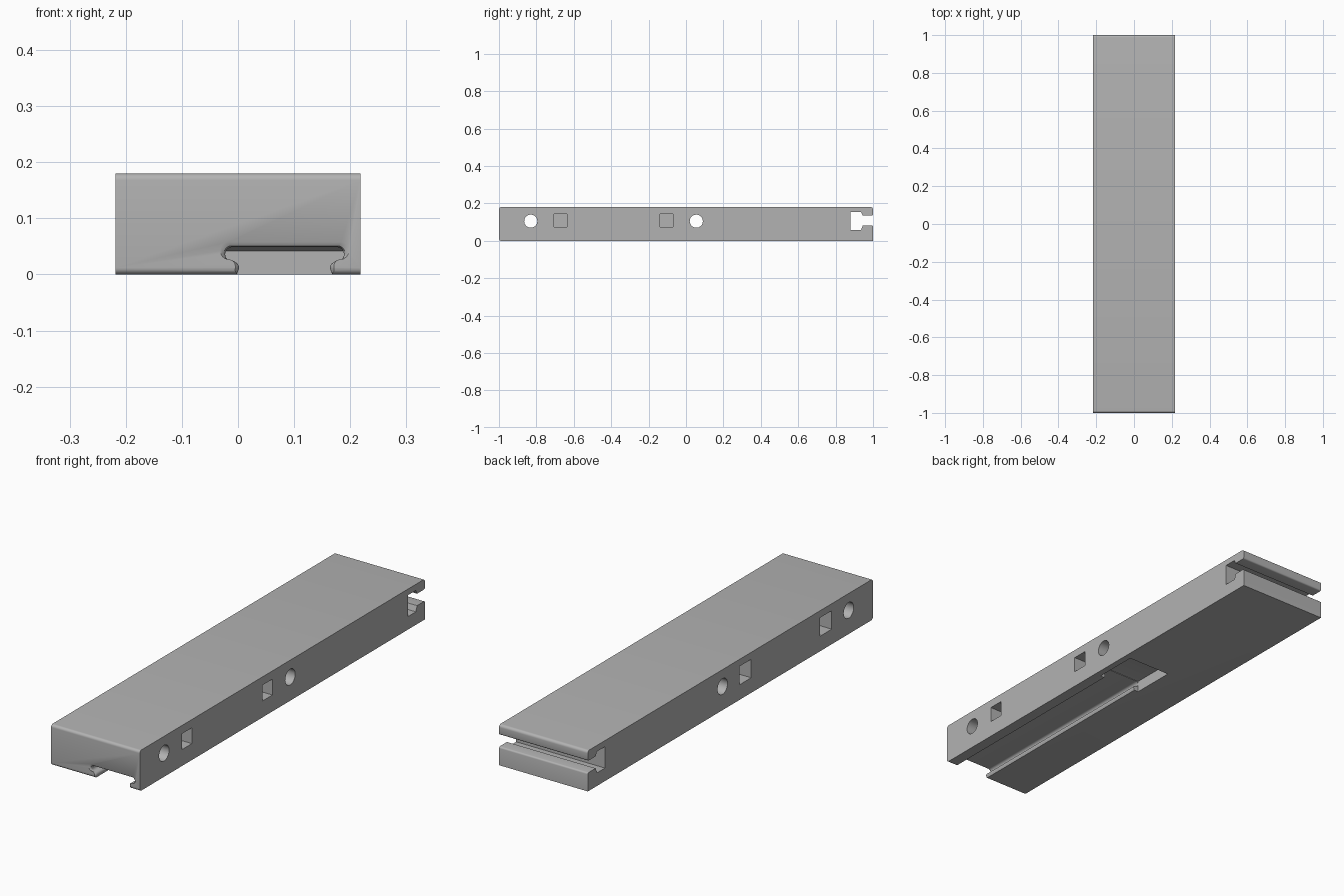
import bpy, bmesh, math

cube = bpy.data.objects.get("Cube")
if cube:
    bpy.data.objects.remove(cube)

HALF_W, HEIGHT = 0.218, 0.18

grey = bpy.data.materials.new("plain_grey")
grey.use_nodes = True
grey.diffuse_color = (0.45, 0.45, 0.45, 1)
grey.node_tree.nodes["Principled BSDF"].inputs["Base Color"].default_value = grey.diffuse_color


def loft(name, rings):
    """Closed solid skinned through rings of equal point count."""
    bm = bmesh.new()
    loops = [[bm.verts.new(p) for p in ring] for ring in rings]
    for a, b in zip(loops, loops[1:]):
        for i in range(len(a)):
            j = (i + 1) % len(a)
            bm.faces.new((a[i], a[j], b[j], b[i]))
    bm.faces.new(loops[0])
    bm.faces.new(loops[-1])
    bmesh.ops.recalc_face_normals(bm, faces=bm.faces)
    mesh = bpy.data.meshes.new(name)
    bm.to_mesh(mesh)
    bm.free()
    mesh.materials.append(grey)
    obj = bpy.data.objects.new(name, mesh)
    bpy.context.collection.objects.link(obj)
    return obj


def across(name, profile, x0, x1):
    """Extrude a (y, z) profile along x."""
    return loft(name, [[(x, y, z) for y, z in profile] for x in (x0, x1)])


def arc(cx, cz, r, start, end, steps=6):
    angles = [math.radians(start + (end - start) * i / steps) for i in range(steps + 1)]
    return [(cx + r * math.cos(a), cz + r * math.sin(a)) for a in angles]


# Bar with the T-shaped groove across its back end
R = 0.012
side = arc(-1 + R, R, R, 270, 180) + arc(-1 + R, HEIGHT - R, R, 180, 90)
side += arc(1 - R, HEIGHT - R, R, 90, 0)
side += arc(0.993, 0.142, 0.007, 0, -90, 3)
side += [(0.945, 0.135), (0.936, 0.153), (0.88, 0.153), (0.88, 0.058),
         (0.936, 0.058), (0.945, 0.082)]
side += arc(0.993, 0.075, 0.007, 90, 0, 3) + [(1, 0)]
bar = across("bar", side, -HALF_W, HALF_W)


def cut(cutter):
    cutter.hide_render = True
    mod = bar.modifiers.new("cut", "BOOLEAN")
    mod.operation, mod.solver, mod.object = "DIFFERENCE", "EXACT", cutter
    bpy.context.view_layer.objects.active = bar
    bpy.ops.object.modifier_apply(modifier=mod.name)
    bpy.data.objects.remove(cutter)


# Undercut rail slot: rounded lips below, rounded undercut above, flared mouth
MID = 0.083
half = [(0.085, -0.03), (0.085, 0.0)] + arc(0.092, 0.012, 0.011, 240, 90)[1:]
half += arc(0.093, 0.036, 0.013, -90, 90, 8)
slot = [(MID + x, z) for x, z in half] + [(MID - x, z) for x, z in reversed(half)]


def slot_ring(y, grow):
    return [(MID + (x - MID) * (1 + grow * 9), y, z + grow * max(0, z) / 0.05)
            for x, z in slot]


mouth = [(-1 + 0.012 * math.sin(math.radians(a)), 0.009 * (1 - math.cos(math.radians(90 - a))) if a else 0.009)
         for a in (0, 20, 45, 70, 90)]
mouth = [(y, 0.009 * (1 - math.sqrt(max(0, 1 - (1 - (y + 1) / 0.012) ** 2)))) for y, _ in mouth]
cut(loft("slot_cutter", [slot_ring(-1.03, 0.009)] + [slot_ring(y, g) for y, g in mouth]
         + [slot_ring(0.02, 0)]))

# Wide entry pocket at the inner end of the slot
entry = [(0.0, -0.03), (0.2, -0.03), (0.2, 0.042), (0.165, 0.051), (0.0, 0.051)]
cut(across("entry_cutter", entry, MID - 0.106, MID + 0.106))

# Round holes right through, each with a blind square pocket beside it on both sides
for y in (-0.83, 0.055):
    hole = arc(y, 0.105, 0.035, 0, 360, 32)[:-1]
    cut(across("hole_cutter", hole, -0.3, 0.3))
for y in (-0.67, -0.105):
    for sign, s in ((1, 0.035), (-1, 0.041)):
        square = [(y - s, 0.108 - s), (y + s, 0.108 - s), (y + s, 0.108 + s), (y - s, 0.108 + s)]
        cut(across("pocket_cutter", square, sign * 0.12, sign * 0.3))

bpy.ops.object.select_all(action="DESELECT")
bar.select_set(True)
bpy.context.view_layer.objects.active = bar
bpy.ops.object.shade_smooth_by_angle(angle=math.radians(35))
